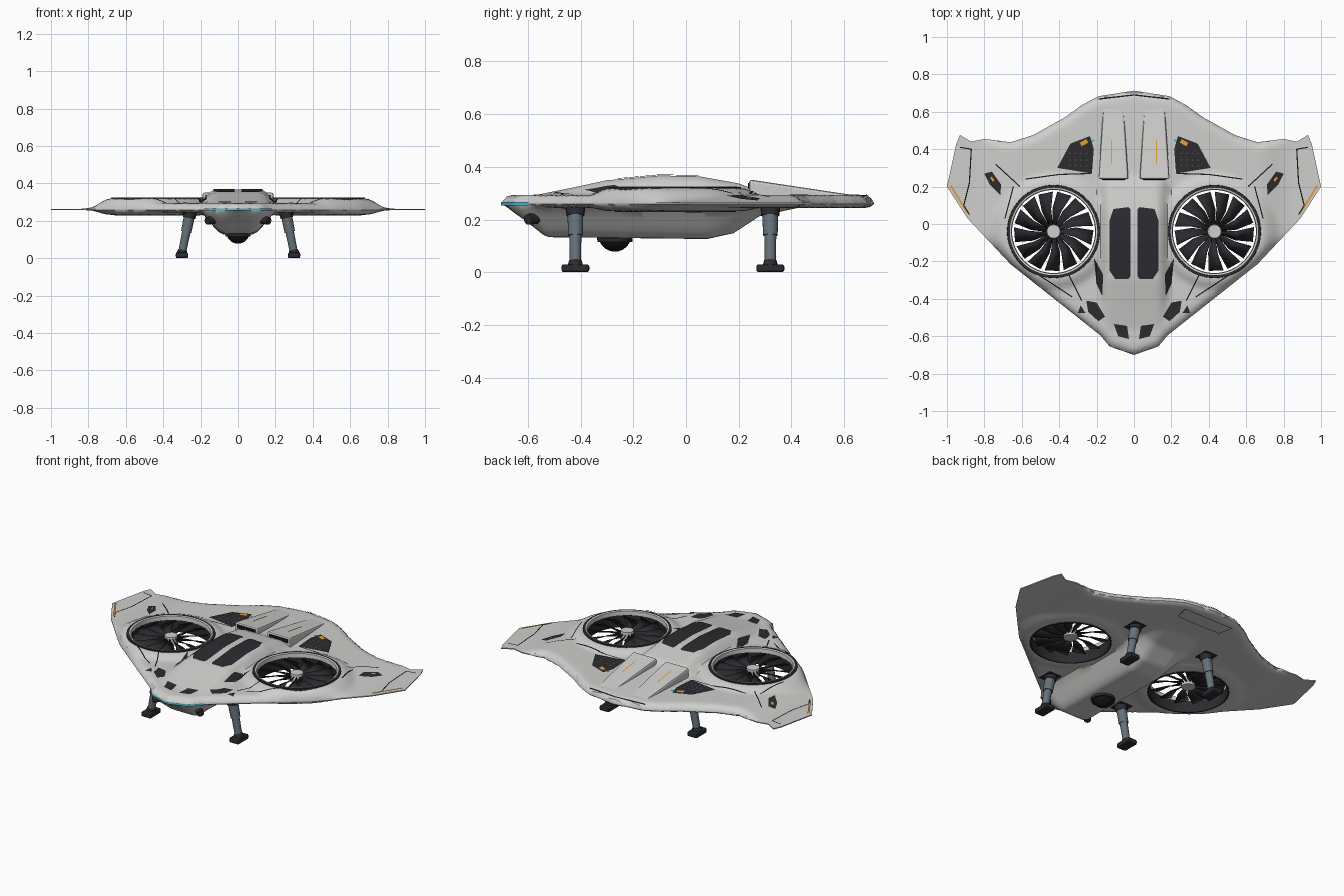
import bpy, bmesh
from math import sin, cos, pi, hypot, sqrt
from mathutils import Vector

if "Cube" in bpy.data.objects:
    bpy.data.objects.remove(bpy.data.objects["Cube"])


def material(name, r, g, b):
    m = bpy.data.materials.new(name)
    m.use_nodes = True
    m.diffuse_color = (r, g, b, 1)
    m.node_tree.nodes["Principled BSDF"].inputs["Base Color"].default_value = (r, g, b, 1)
    return m


HULL = material("light grey", 0.62, 0.62, 0.61)
DARK = material("charcoal", 0.025, 0.025, 0.03)
BLACK = material("black", 0.008, 0.008, 0.008)
STEEL = material("blue steel", 0.13, 0.17, 0.19)
ORANGE = material("orange", 0.75, 0.35, 0.04)
CYAN = material("cyan", 0.08, 0.5, 0.6)

FAN_X, FAN_Y, HOLE = 0.43, -0.04, 0.226
STEP = 0.02

# Half planform, nose to tail, then mirrored
HALF = [(0, -0.7), (0.13, -0.655), (0.18, -0.595), (0.3, -0.5), (0.66, -0.215), (0.89, 0.03),
        (1, 0.2), (0.95, 0.43), (0.93, 0.476), (0.87, 0.44), (0.8, 0.455), (0.66, 0.437),
        (0.54, 0.475), (0.37, 0.57), (0.28, 0.635), (0.19, 0.683), (0, 0.713)]
OUTLINE = HALF + [(-x, y) for x, y in HALF[-2:0:-1]]
SPINE = [(-0.7, 0.262), (-0.6, 0.285), (-0.45, 0.315), (-0.3, 0.347), (-0.1, 0.365),
         (0.05, 0.362), (0.2, 0.335), (0.26, 0.312), (0.45, 0.302), (0.7, 0.29)]
KEEL = [(-0.7, 0), (-0.62, 0.055), (-0.53, 0.125), (0.08, 0.132), (0.18, 0.11), (0.28, 0.045), (0.42, 0.015)]


def interp(table, v):
    if v <= table[0][0]:
        return table[0][1]
    for (a, p), (b, q) in zip(table, table[1:]):
        if v <= b:
            return p + (q - p) * (v - a) / (b - a)
    return table[-1][1]


def fade(a, b, v):
    t = min(1, max(0, (v - a) / (b - a)))
    return 1 - t * t * (3 - 2 * t)


def rounding(x, y):
    """Rounded edge factor: zero on the outline, one inside."""
    x, best = abs(x), 1
    for (ax, ay), (bx, by) in zip(HALF, HALF[1:]):
        dx, dy = bx - ax, by - ay
        t = min(1, max(0, ((x - ax) * dx + (y - ay) * dy) / (dx * dx + dy * dy)))
        best = min(best, hypot(x - ax - t * dx, y - ay - t * dy))
    t = min(1, best / 0.05)
    return sqrt(max(0, 1 - (1 - t) ** 2))


def top(x, y):
    r = hypot(abs(x) - FAN_X, y - FAN_Y)
    wing = 0.03 * fade(0.65, 0.85, abs(x))
    pod = 0.055 * fade(0.25, 0.38, r)
    spine = (interp(SPINE, y) - 0.262) * fade(0.12, 0.25, abs(x))
    return 0.264 + rounding(x, y) * max(wing, pod, spine)


def bottom(x, y):
    r = hypot(abs(x) - FAN_X, y - FAN_Y)
    wing = 0.014 * fade(0.65, 0.85, abs(x))
    pod = 0.026 * fade(0.25, 0.38, r)
    keel = interp(KEEL, y) * fade(0.07, 0.23, abs(x))
    return 0.258 - rounding(x, y) * max(wing, pod, keel)


def pod_top(x, y):
    return 0.352 - 0.15 * (y - 0.24)


def finish(name, bm, mat, smooth=True):
    me = bpy.data.meshes.new(name)
    bm.to_mesh(me)
    bm.free()
    me.materials.append(mat)
    ob = bpy.data.objects.new(name, me)
    bpy.context.collection.objects.link(ob)
    bpy.ops.object.select_all(action='DESELECT')
    ob.select_set(True)
    bpy.context.view_layer.objects.active = ob
    if smooth:
        bpy.ops.object.shade_smooth_by_angle(angle=0.6)
    return ob


def grid_cut(bm):
    for axis in (0, 1):
        vals = [v.co[axis] for v in bm.verts]
        normal = Vector((1 - axis, axis, 0))
        for i in range(int(min(vals) / STEP) - 1, int(max(vals) / STEP) + 2):
            bmesh.ops.bisect_plane(bm, geom=bm.verts[:] + bm.edges[:] + bm.faces[:], dist=1e-5,
                                   plane_co=normal * (i * STEP), plane_no=normal)


def plate(name, pts, mat, height=top, lift=0.004):
    """Thin panel that follows a hull surface."""
    bm = bmesh.new()
    bm.faces.new([bm.verts.new((x, y, 0)) for x, y in pts])
    bm.normal_update()
    up = -1 if height is bottom else 1
    if bm.faces[:][0].normal.z * up < 0:
        bmesh.ops.reverse_faces(bm, faces=bm.faces[:])
    grid_cut(bm)
    for v in bm.verts:
        v.co.z = height(v.co.x, v.co.y) + lift * up
    return finish(name, bm, mat)


def stripe(name, path, mat, width=0.006, height=top, lift=0.004):
    for i, (a, b) in enumerate(zip(path, path[1:])):
        a, b = Vector(a), Vector(b)
        n = (b - a).normalized().orthogonal() * width / 2
        plate(f"{name}_{i + 1}", [a + n, b + n, b - n, a - n], mat, height, lift)


def lathe(name, profile, cx, cy, mat, steps=64):
    bm = bmesh.new()
    vs = [bm.verts.new((cx + r, cy, z)) for r, z in profile]
    es = [bm.edges.new((vs[i - 1], vs[i])) for i in range(len(vs))]
    bmesh.ops.spin(bm, geom=vs + es, cent=(cx, cy, 0), axis=(0, 0, 1), angle=2 * pi, steps=steps)
    bmesh.ops.remove_doubles(bm, verts=bm.verts[:], dist=1e-5)
    bmesh.ops.recalc_face_normals(bm, faces=bm.faces[:])
    return finish(name, bm, mat)


def rod(name, a, b, r1, r2, mat, segments=20):
    a, b = Vector(a), Vector(b)
    bm = bmesh.new()
    bmesh.ops.create_cone(bm, cap_ends=True, segments=segments, radius1=r1, radius2=r2, depth=(b - a).length)
    ob = finish(name, bm, mat)
    ob.rotation_euler = (b - a).to_track_quat('Z', 'Y').to_euler()
    ob.location = (a + b) / 2
    return ob


def box(name, loc, size, mat, bevel=0.006):
    bm = bmesh.new()
    bmesh.ops.create_cube(bm, size=1)
    for v in bm.verts:
        v.co = Vector(size) * v.co
    ob = finish(name, bm, mat, False)
    ob.location = loc
    mod = ob.modifiers.new("bevel", 'BEVEL')
    mod.width, mod.segments = bevel, 2
    return ob


# Blended wing hull: gridded planform, copied into upper and lower skins
bm = bmesh.new()
bm.faces.new([bm.verts.new((x, y, 0)) for x, y in OUTLINE])
for thickness in (0.006, 0.012, 0.02):
    core = max(bm.faces, key=lambda f: f.calc_area())
    bmesh.ops.inset_region(bm, faces=[core], thickness=thickness, use_even_offset=True)
grid_cut(bm)
lower = bm.verts[:]
rim = [e for e in bm.edges if e.is_boundary]
twin = bmesh.ops.duplicate(bm, geom=lower + bm.edges[:] + bm.faces[:])["vert_map"]
for v in lower:
    w = twin[v]
    v.co.z, w.co.z = bottom(v.co.x, v.co.y), top(v.co.x, v.co.y)
for e in rim:
    a, b = e.verts
    bm.faces.new((a, b, twin[b], twin[a]))
bmesh.ops.recalc_face_normals(bm, faces=bm.faces[:])
hull = finish("hull", bm, HULL)

# Fan ducts cut through the hull
for s in (1, -1):
    cutter = rod("duct_cutter", (s * FAN_X, FAN_Y, 0), (s * FAN_X, FAN_Y, 0.6), HOLE, HOLE, HULL, 64)
    cutter.hide_render = True
    mod = hull.modifiers.new("duct", 'BOOLEAN')
    mod.operation, mod.solver, mod.object = 'DIFFERENCE', 'EXACT', cutter
    bpy.context.view_layer.objects.active = hull
    bpy.ops.object.modifier_apply(modifier=mod.name)
    bpy.data.objects.remove(cutter)

PANELS = {
    "spine_panel": [(0.13, 0.02), (0.11, 0.08), (0.03, 0.09), (0.02, 0.08), (0.02, -0.28), (0.03, -0.295),
                    (0.1, -0.295), (0.13, -0.25)],
    "rear_vent": [(0.41, 0.3), (0.34, 0.43), (0.235, 0.47), (0.215, 0.4), (0.225, 0.27)],
    "wing_vent": [(0.8, 0.27), (0.76, 0.28), (0.71, 0.21), (0.715, 0.155), (0.77, 0.21)],
    "gill": [(0.215, -0.18), (0.165, -0.27), (0.17, -0.385), (0.2, -0.32)],
    "brow_panel": [(0.255, -0.41), (0.2, -0.42), (0.155, -0.495), (0.19, -0.52), (0.245, -0.47)],
    "nose_panel": [(0.107, -0.535), (0.037, -0.545), (0.027, -0.615), (0.085, -0.6)],
    "cheek_panel": [(0.285, -0.435), (0.3, -0.475), (0.26, -0.475)],
}
SEAMS = {
    "rear_seam": [(0.58, 0.24), (0.4, 0.265), (0.23, 0.27)],
    "outer_seam": [(0.74, 0.32), (0.61, 0.2)],
    "side_seam": [(0.69, 0.03), (0.645, 0.2)],
    "front_seam": [(0.62, -0.2), (0.33, -0.39)],
    "inner_seam": [(0.355, -0.26), (0.28, -0.41)],
    "tip_seam": [(0.93, 0.41), (0.87, 0.4), (0.88, 0.22), (0.91, 0.1), (0.88, 0.05)],
}

for s, side in ((1, "left"), (-1, "right")):
    flip = lambda pts: [(s * x, y) for x, y in pts]
    cx = s * FAN_X
    # Painted panels, seams and markings
    for name, pts in PANELS.items():
        plate(f"{side}_{name}", flip(pts), DARK)
    for name, pts in SEAMS.items():
        stripe(f"{side}_{name}", flip(pts), BLACK)
    stripe(f"{side}_tip_marking", flip([(0.98, 0.205), (0.89, 0.06)]), ORANGE, 0.01)
    stripe(f"{side}_vent_marking", flip([(0.25, 0.445), (0.285, 0.425)]), ORANGE, 0.022, lift=0.007)
    stripe(f"{side}_wing_marking", flip([(0.765, 0.25), (0.75, 0.23)]), ORANGE, 0.012, lift=0.007)
    stripe(f"{side}_vent_light", flip([(0.215, 0.45), (0.228, 0.44)]), CYAN, 0.012)
    for i in range(4):
        for j in range(3):
            x, y = 0.25 + 0.03 * i, 0.31 + 0.033 * j
            stripe(f"{side}_vent_stud", flip([(x, y), (x + 0.006, y)]), STEEL, 0.006, lift=0.007)

    # Lift fan: rim, liner, hub and swept blades
    lathe(f"{side}_fan_rim", [(0.234, 0.3), (0.234, 0.324), (0.248, 0.324), (0.252, 0.3)], cx, FAN_Y, DARK)
    lathe(f"{side}_fan_lip", [(0.223, 0.3), (0.225, 0.324), (0.234, 0.326), (0.234, 0.3)], cx, FAN_Y, HULL)
    lathe(f"{side}_duct_liner", [(0.222, 0.228), (0.222, 0.3), (0.227, 0.3), (0.23, 0.228)], cx, FAN_Y, DARK)
    rod(f"{side}_fan_hub", (cx, FAN_Y, 0.262), (cx, FAN_Y, 0.312), 0.04, 0.036, HULL, 32)
    bm = bmesh.new()
    count = 13
    pitch = 2 * pi / count
    for k in range(count):
        rows = []
        for r, sweep, span in ((0.03, 0, 1), (0.12, 0.08, 0.86), (0.213, 0.22, 0.76)):
            a = k * pitch + sweep
            rows.append([bm.verts.new((cx + s * r * cos(t), FAN_Y + r * sin(t), z))
                         for t, z in ((a, 0.274), (a + span * pitch, 0.3))])
        for p, q in zip(rows, rows[1:]):
            bm.faces.new((p[0], q[0], q[1], p[1]))
    blades = finish(f"{side}_fan_blades", bm, DARK)
    blades.modifiers.new("thickness", 'SOLIDIFY').thickness = 0.004

    # Rear engine fairing with a dark intake mouth
    fairing = box(f"{side}_engine_fairing", (0, 0, 0), (1, 1, 1), HULL, 0.01)
    for v in fairing.data.vertices:
        front = v.co.y < 0
        x, y = s * 0.11 + v.co.x * (0.16 if front else 0.11), 0.24 if front else 0.62
        v.co = (x, y, pod_top(x, y) if v.co.z > 0 else 0.27)
    box(f"{side}_engine_intake", (s * 0.11, 0.239, 0.328), (0.125, 0.008, 0.022), BLACK, 0.002)
    stripe(f"{side}_fairing_marking", flip([(0.12, 0.32), (0.12, 0.45)]), ORANGE, 0.007, pod_top, 0.003)

    # Nose sensor, then landing legs with feet
    rod(f"{side}_nose_sensor", (s * 0.13, -0.57, 0.205), (s * 0.165, -0.6, 0.2), 0.022, 0.02, DARK)
    for y, end in ((-0.42, "front"), (0.32, "rear")):
        tag = f"{side}_{end}"
        at = lambda z: (s * (0.305 - 0.2 * z), y, z)
        plate(f"{tag}_leg_bay", [(s * (0.265 + i), y + j) for i, j in
                                 ((-0.05, -0.05), (0.04, -0.05), (0.04, 0.05), (-0.05, 0.05))], DARK, bottom)
        rod(f"{tag}_leg_collar", at(0.215), at(0.25), 0.034, 0.038, DARK)
        rod(f"{tag}_leg_upper", at(0.14), at(0.245), 0.028, 0.03, STEEL)
        rod(f"{tag}_leg_lower", at(0.03), at(0.15), 0.021, 0.023, STEEL)
        rod(f"{tag}_leg_ankle", at(0.02), at(0.045), 0.03, 0.024, DARK)
        box(f"{tag}_foot", (s * 0.3, y, 0.015), (0.066, 0.106, 0.03), DARK, 0.009)

# Cyan nose light along the leading edge
bm = bmesh.new()
edge = [(-x, y) for x, y in HALF[2:0:-1]] + HALF[:3]
low, high = [[bm.verts.new((x * 1.015, y * 1.004, z)) for x, y in edge] for z in (0.254, 0.267)]
for i in range(len(edge) - 1):
    bm.faces.new((low[i], low[i + 1], high[i + 1], high[i]))
finish("nose_light", bm, CYAN, False)

# Tail slot and flap seam
stripe("tail_slot", [(-0.19, 0.668), (0, 0.69), (0.19, 0.668)], BLACK, 0.007)
stripe("flap_seam", [(-0.17, 0.65), (-0.15, 0.56), (0.15, 0.56), (0.17, 0.65), (-0.17, 0.65)], BLACK, 0.004, bottom)

# Belly camera turret
bm = bmesh.new()
bmesh.ops.create_uvsphere(bm, u_segments=24, v_segments=16, radius=0.062)
finish("belly_turret", bm, BLACK).location = (0, -0.27, 0.14)
rod("turret_collar", (0, -0.27, 0.115), (0, -0.27, 0.15), 0.066, 0.07, DARK, 24)
